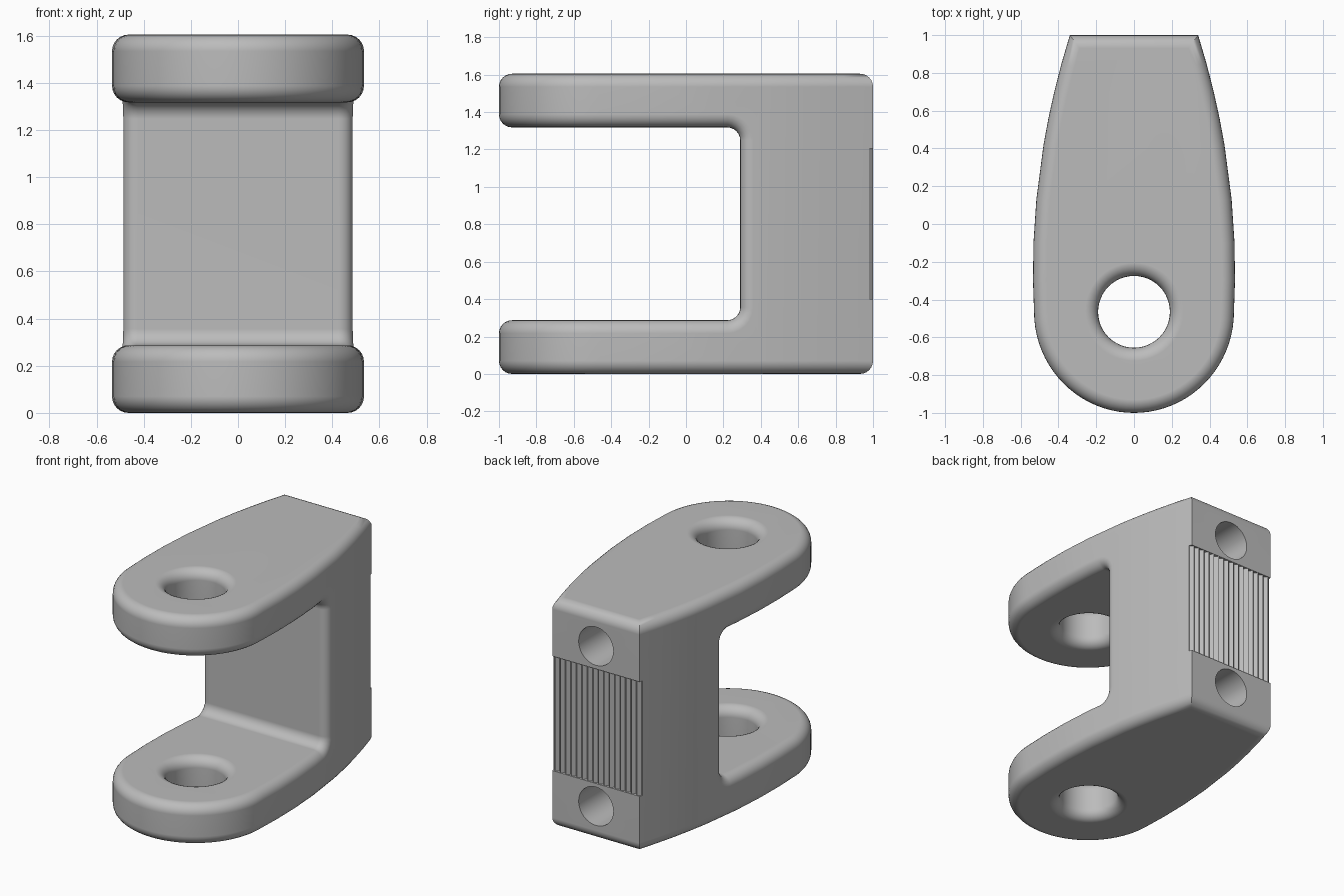
import bpy, bmesh, math
from mathutils import Vector

cube = bpy.data.objects.get("Cube")
if cube:
    bpy.data.objects.remove(cube, do_unlink=True)

HEIGHT, ARM, ROUND = 1.605, 0.287, 0.07
WEB_Y, PIN_Y = 0.29, -0.465

grey = bpy.data.materials.new("plain grey")
grey.use_nodes = True
grey.diffuse_color = (0.5, 0.5, 0.5, 1)
grey.node_tree.nodes["Principled BSDF"].inputs["Base Color"].default_value = (0.5, 0.5, 0.5, 1)


def prism(name, profile, axis, lo, hi):
    """Extrude a 2D profile along the x, y or z axis."""
    place = {"x": lambda a, b, t: (t, a, b),
             "y": lambda a, b, t: (a, t, b),
             "z": lambda a, b, t: (a, b, t)}[axis]
    bm = bmesh.new()
    ends = [[bm.verts.new(place(a, b, t)) for a, b in profile] for t in (lo, hi)]
    for ring in ends:
        bm.faces.new(ring)
    n = len(profile)
    for i in range(n):
        j = (i + 1) % n
        bm.faces.new((ends[0][i], ends[0][j], ends[1][j], ends[1][i]))
    bmesh.ops.recalc_face_normals(bm, faces=bm.faces)
    mesh = bpy.data.meshes.new(name)
    bm.to_mesh(mesh)
    bm.free()
    mesh.materials.append(grey)
    obj = bpy.data.objects.new(name, mesh)
    bpy.context.collection.objects.link(obj)
    return obj


def arc(cx, cy, rx, ry, start, end, steps):
    angles = [math.radians(start + (end - start) * i / steps) for i in range(steps + 1)]
    return [(cx + rx * math.cos(a), cy + ry * math.sin(a)) for a in angles]


def cut(obj, cutter):
    cutter.hide_render = True
    mod = obj.modifiers.new("cut", "BOOLEAN")
    mod.operation, mod.solver, mod.object = "DIFFERENCE", "EXACT", cutter
    activate(obj)
    bpy.ops.object.modifier_apply(modifier=mod.name)
    bpy.data.objects.remove(cutter, do_unlink=True)


def activate(obj):
    bpy.ops.object.select_all(action="DESELECT")
    obj.select_set(True)
    bpy.context.view_layer.objects.active = obj


# Body outline: tapering bowed sides and a round front
def half_width(y):
    return 0.535 - 0.125 * (y + 0.25) ** 2


side = [(half_width(y), y) for y in (-0.3, -0.1, 0.13, 0.42, 0.56, 0.7, 0.85, 1.0)]
front = arc(0, PIN_Y, half_width(PIN_Y), 1 + PIN_Y, 180, 360, 40)
outline = front + side + [(-x, y) for x, y in reversed(side)]
body = prism("clevis_body", outline, "z", 0, HEIGHT)

# Slot between the two arms, with filleted inner corners
top = HEIGHT - ARM
slot = ([(-2, ARM)]
        + arc(WEB_Y - ROUND, ARM + ROUND, ROUND, ROUND, -90, 0, 6)
        + arc(WEB_Y - ROUND, top - ROUND, ROUND, ROUND, 0, 90, 6)
        + [(-2, top)])
cut(body, prism("slot_cutter", slot, "x", -1, 1))

# Pin hole through both arms
cut(body, prism("pin_cutter", arc(0, PIN_Y, 0.19, 0.19, 0, 352.5, 47), "z", -1, 3))

# Round every convex edge except the two upright back corners
bm = bmesh.new()
bm.from_mesh(body.data)
bmesh.ops.remove_doubles(bm, verts=bm.verts, dist=1e-5)


def rounded(edge):
    if len(edge.link_faces) != 2 or edge.calc_face_angle_signed() < math.radians(40):
        return False
    a, b = (v.co for v in edge.verts)
    upright = abs((b - a).normalized().z) > 0.9
    return not (upright and min(a.y, b.y) > 0.99)


bmesh.ops.bevel(bm, geom=[e for e in bm.edges if rounded(e)], offset=ROUND,
                offset_type="OFFSET", segments=6, profile=0.5,
                affect="EDGES", clamp_overlap=False, loop_slide=True)
bm.to_mesh(body.data)
bm.free()

# Upright triangular teeth across the middle of the back
TEETH, EDGE, VALLEY = 16, half_width(1.0), 0.978
zigzag = [(-0.5, 1.2), (-0.5, VALLEY)]
for i in range(2 * TEETH + 1):
    zigzag.append((EDGE * (i / TEETH - 1), 0.9995 if i % 2 else VALLEY))
zigzag += [(0.5, VALLEY), (0.5, 1.2)]
cut(body, prism("teeth_cutter", zigzag, "z", 0.4, HEIGHT - 0.4))

# Blind bolt holes above and below the teeth
for z in (0.24, HEIGHT - 0.24):
    cut(body, prism("bolt_cutter", arc(0, z, 0.135, 0.135, 0, 348.75, 31), "y", 0.5, 1.2))

# Smooth shading with clean flats
activate(body)
bpy.ops.object.shade_smooth_by_angle(angle=math.radians(30))
weighted = body.modifiers.new("clean_flats", "WEIGHTED_NORMAL")
weighted.keep_sharp = True
